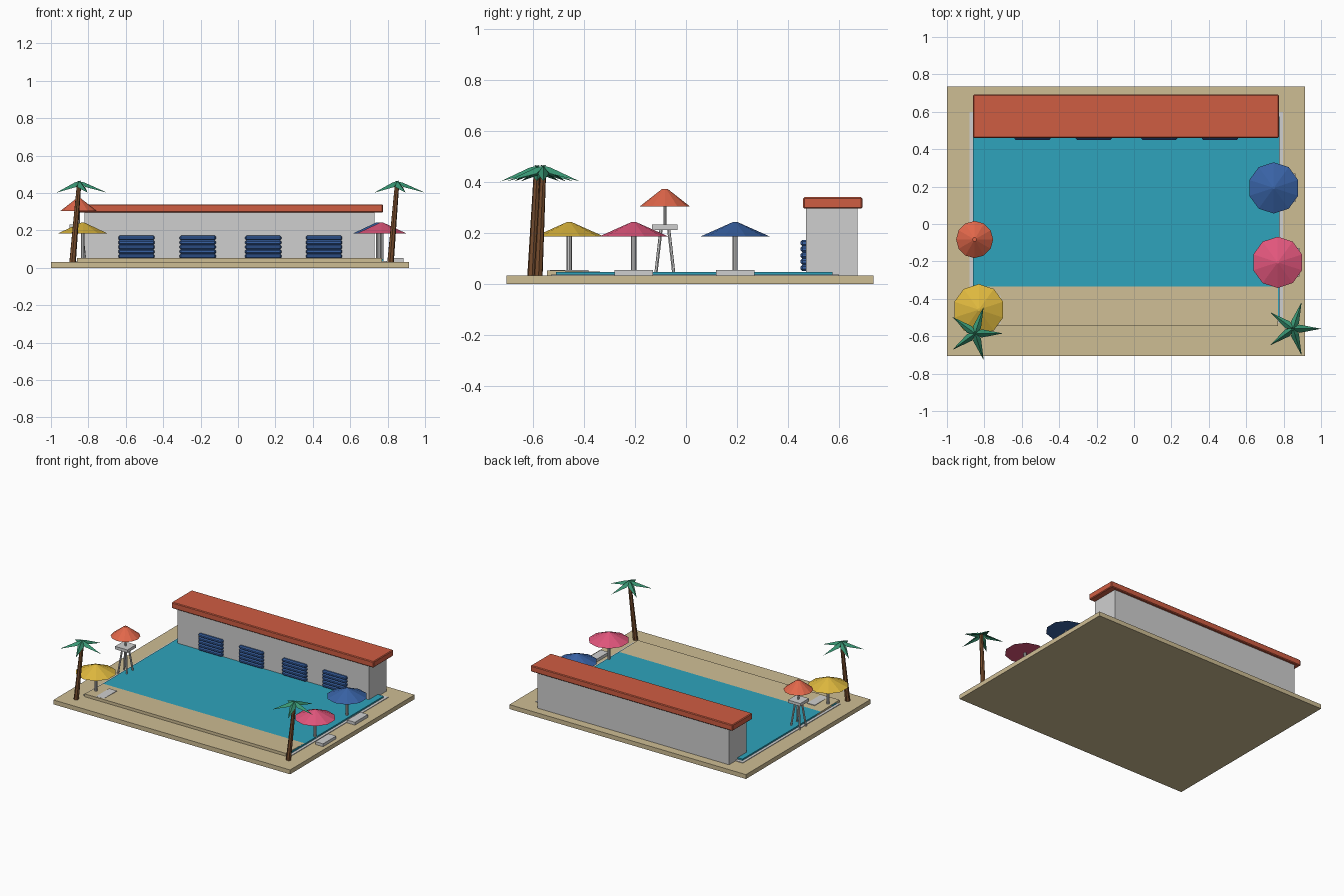
import bpy, bmesh, math
from mathutils import Vector

if "Cube" in bpy.data.objects:
    bpy.data.objects.remove(bpy.data.objects["Cube"])


def material(name, r, g, b):
    lin = [((c / 255 + 0.055) / 1.055) ** 2.4 for c in (r, g, b)]
    m = bpy.data.materials.new(name)
    m.diffuse_color = (*lin, 1)
    m.use_nodes = True
    m.node_tree.nodes["Principled BSDF"].inputs["Base Color"].default_value = m.diffuse_color
    return m


SAND = material("sand", 206, 189, 148)
WATER = material("water", 46, 163, 188)
ROOF = material("terracotta", 207, 93, 66)
GREY = material("pale_grey", 207, 207, 207)
BLUE = material("blue", 56, 98, 165)
ORANGE = material("orange", 225, 103, 74)
YELLOW = material("yellow", 222, 184, 62)
PINK = material("pink", 225, 86, 124)
GREEN = material("palm_green", 56, 150, 115)
BARK = material("bark", 120, 78, 46)


def finish(name, bm, mat):
    bmesh.ops.recalc_face_normals(bm, faces=bm.faces)
    me = bpy.data.meshes.new(name)
    bm.to_mesh(me)
    bm.free()
    me.materials.append(mat)
    ob = bpy.data.objects.new(name, me)
    bpy.context.collection.objects.link(ob)
    return ob


def box(name, x, y, z, mat, bevel=0):
    """Box from (min, max) ranges, optionally chamfered."""
    bm = bmesh.new()
    bmesh.ops.create_cube(bm, size=1)
    for v in bm.verts:
        v.co = [(a + b) / 2 + c * (b - a) for c, (a, b) in zip(v.co, (x, y, z))]
    if bevel:
        bmesh.ops.bevel(bm, geom=bm.edges[:], offset=bevel, segments=1,
                        affect='EDGES')
    return finish(name, bm, mat)


def rod(name, p, q, r1, r2, sides, mat):
    """Tapered rod or cone between two points."""
    p, q = Vector(p), Vector(q)
    bm = bmesh.new()
    bmesh.ops.create_cone(bm, cap_ends=True, segments=sides, radius1=r1,
                          radius2=r2, depth=(q - p).length)
    rot = (q - p).to_track_quat('Z', 'Y')
    for v in bm.verts:
        v.co = rot @ v.co + (p + q) / 2
    return finish(name, bm, mat)


# Ground, pool rim and water
box("sand_base", (-1, 0.915), (-0.705, 0.735), (0, 0.032), SAND)
box("pool_rim", (-0.88, 0.797), (-0.53, 0.6), (0.02, 0.036), GREY)
box("pool_water", (-0.86, 0.777), (-0.51, 0.575), (0.025, 0.047), WATER)

# Beach sloping down into the water
beach = box("beach_slope", (-0.86, 0.771), (-0.545, -0.28), (0.02, 0.053), SAND)
for v in beach.data.vertices:
    if v.co.y > -0.4 and v.co.z > 0.04:
        v.co.z = 0.0455

# Pool house
box("house_walls", (-0.82, 0.73), (0.47, 0.673), (0.03, 0.298), GREY)
box("house_roof", (-0.86, 0.774), (0.46, 0.692), (0.295, 0.34), ROOF, 0.005)

# Slatted shutters
for i, cx in enumerate((-0.543, -0.215, 0.135, 0.46)):
    for k in range(5):
        z = 0.05 + k * 0.0245
        box(f"shutter_{i + 1}_slat_{k + 1}", (cx - 0.097, cx + 0.097),
            (0.45, 0.48), (z, z + 0.0245), BLUE, 0.007)

# Umbrellas with a lounger beside each
for label, x, y, mat in (("blue", 0.747, 0.193, BLUE),
                         ("pink", 0.768, -0.205, PINK),
                         ("yellow", -0.83, -0.458, YELLOW)):
    rod(label + "_umbrella_pole", (x, y, 0.03), (x, y, 0.225), 0.01, 0.01, 8, GREY)
    rod(label + "_umbrella_canopy", (x, y, 0.185), (x, y, 0.243), 0.137, 0.007, 10, mat)
    box(label + "_lounger", (x + 0.055, x + 0.117), (y - 0.076, y + 0.076),
        (0.031, 0.053), GREY)

# Lifeguard chair
cx, cy = -0.852, -0.083
for sx in (-1, 1):
    for sy in (-1, 1):
        rod("chair_leg", (cx + sx * 0.036, cy + sy * 0.036, 0.032),
            (cx + sx * 0.015, cy + sy * 0.015, 0.215), 0.0065, 0.0065, 6, GREY)
box("chair_seat", (cx - 0.05, cx + 0.05), (cy - 0.05, cy + 0.05), (0.211, 0.232), GREY)
rod("chair_pole", (cx, cy, 0.23), (cx, cy, 0.34), 0.006, 0.006, 8, GREY)
rod("chair_canopy", (cx, cy, 0.303), (cx, cy, 0.372), 0.099, 0.011, 12, ORANGE)


# Palms: leaning trunk and five folded fronds
def palm(name, x, y):
    rod(name + "_trunk", (x - 0.035, y - 0.02, 0.03), (x, y, 0.45),
        0.018, 0.012, 7, BARK)
    bm = bmesh.new()
    for k in range(5):
        a = k * math.tau / 5
        c, s = math.cos(a), math.sin(a)

        def pt(r, w, z):
            return bm.verts.new((x + r * c - w * s, y + r * s + w * c, z))
        root, tip = pt(-0.012, 0, 0.455), pt(0.15, 0, 0.402)
        ridge, keel = pt(0.03, 0, 0.456), pt(0.03, 0, 0.442)
        left, right = pt(0.035, 0.022, 0.432), pt(0.035, -0.022, 0.432)
        root.co.z = 0.466
        for side in (left, right):
            for mid in (ridge, keel):
                bm.faces.new((root, mid, side))
                bm.faces.new((mid, tip, side))
    finish(name + "_fronds", bm, GREEN)


palm("left_palm", -0.85, -0.585)
palm("right_palm", 0.85, -0.56)
